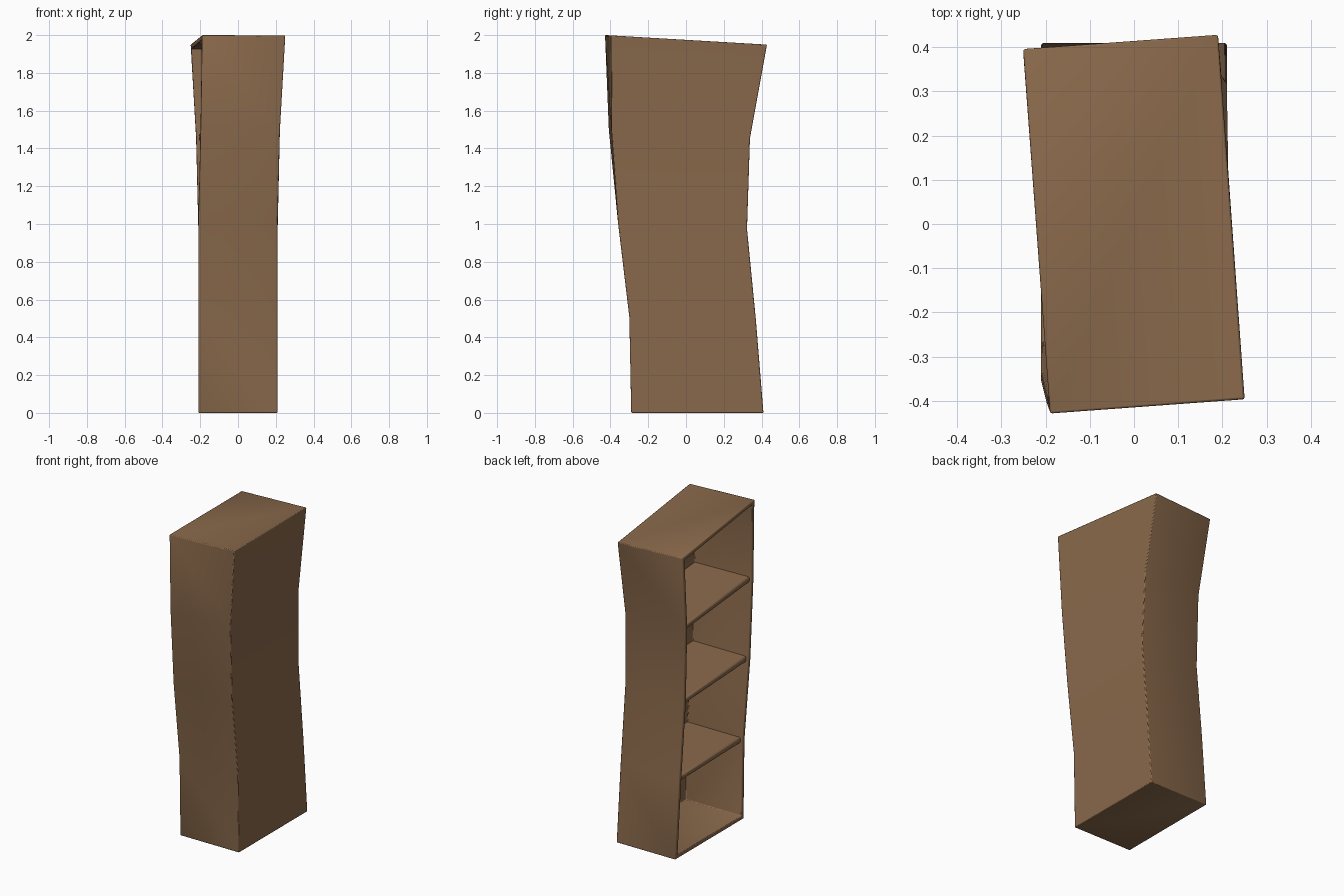
import bpy, bmesh, math

if "Cube" in bpy.data.objects:
    bpy.data.objects.remove(bpy.data.objects["Cube"])

wood = bpy.data.materials.new("brown_wood")
wood.diffuse_color = (0.25, 0.14, 0.07, 1)
wood.use_nodes = True
wood.node_tree.nodes["Principled BSDF"].inputs["Base Color"].default_value = wood.diffuse_color

# Crooked profile: straight z, half width, y front, y back, twist (deg), z drop per unit y, z at y = 0
LEVELS = [
    (0.0, 0.21, -0.29, 0.41, 0.0, 0.0, 0.0),
    (0.5, 0.21, -0.30, 0.37, 0.0, 0.02, 0.50),
    (1.0, 0.21, -0.36, 0.323, 0.0, 0.05, 0.99),
    (1.5, 0.21, -0.402, 0.332, 1.9, 0.06, 1.475),
    (2.0, 0.221, -0.414, 0.414, 4.2, 0.059, 1.975),
]


def warp(co):
    """Bend a point of the straight cabinet (x, y in -1..1, z in 0..2) into the crooked one."""
    i = min(max(int(co.z / 0.5 + 1e-5), 0), 3)
    t = (co.z - LEVELS[i][0]) / 0.5
    hw, y0, y1, rot, tilt, z0 = [a + (b - a) * t for a, b in zip(LEVELS[i][1:], LEVELS[i + 1][1:])]
    x, h, mid = co.x * hw, co.y * (y1 - y0) / 2, (y0 + y1) / 2
    a = math.radians(rot)
    y = mid + x * math.sin(a) + h * math.cos(a)
    co.xyz = (x * math.cos(a) - h * math.sin(a), y, z0 - tilt * y)


def box(name, x0, x1, y0, y1, z0, z1, bevel, shell=False):
    bm = bmesh.new()
    bmesh.ops.create_cube(bm, size=1)
    for v in bm.verts:
        v.co = ((x0 + x1) / 2 + v.co.x * (x1 - x0),
                (y0 + y1) / 2 + v.co.y * (y1 - y0),
                (z0 + z1) / 2 + v.co.z * (z1 - z0))
    if shell:
        # Cut rings at the bends, then open the left side
        for z in (0.5, 1.0, 1.5):
            bmesh.ops.bisect_plane(bm, geom=bm.verts[:] + bm.edges[:] + bm.faces[:],
                                   plane_co=(0, 0, z), plane_no=(0, 0, 1))
        bm.normal_update()
        bmesh.ops.delete(bm, geom=[f for f in bm.faces if f.normal.x < -0.9], context='FACES')
    for v in bm.verts:
        warp(v.co)
    me = bpy.data.meshes.new(name)
    bm.to_mesh(me)
    bm.free()
    me.materials.append(wood)
    ob = bpy.data.objects.new(name, me)
    bpy.context.collection.objects.link(ob)
    if shell:
        s = ob.modifiers.new("boards", 'SOLIDIFY')
        s.thickness, s.offset, s.use_even_offset = 0.025, -1, True
    b = ob.modifiers.new("soft_edges", 'BEVEL')
    b.width, b.segments, b.limit_method = bevel, 2, 'ANGLE'
    b.angle_limit = math.radians(40)
    bpy.context.view_layer.objects.active = ob
    ob.select_set(True)
    bpy.ops.object.shade_smooth_by_angle(angle=math.radians(35))
    ob.select_set(False)
    return ob


# Cabinet of thin boards, open on the left
box("cabinet", -1, 1, -1, 1, 0, 2, 0.005, shell=True)

# Three shelves, set back a little from the opening
for n, z in enumerate((0.5, 1.0, 1.5)):
    box(f"shelf_{n + 1}", -0.93, 0.95, -0.96, 0.96, z - 0.018, z + 0.018, 0.01)
